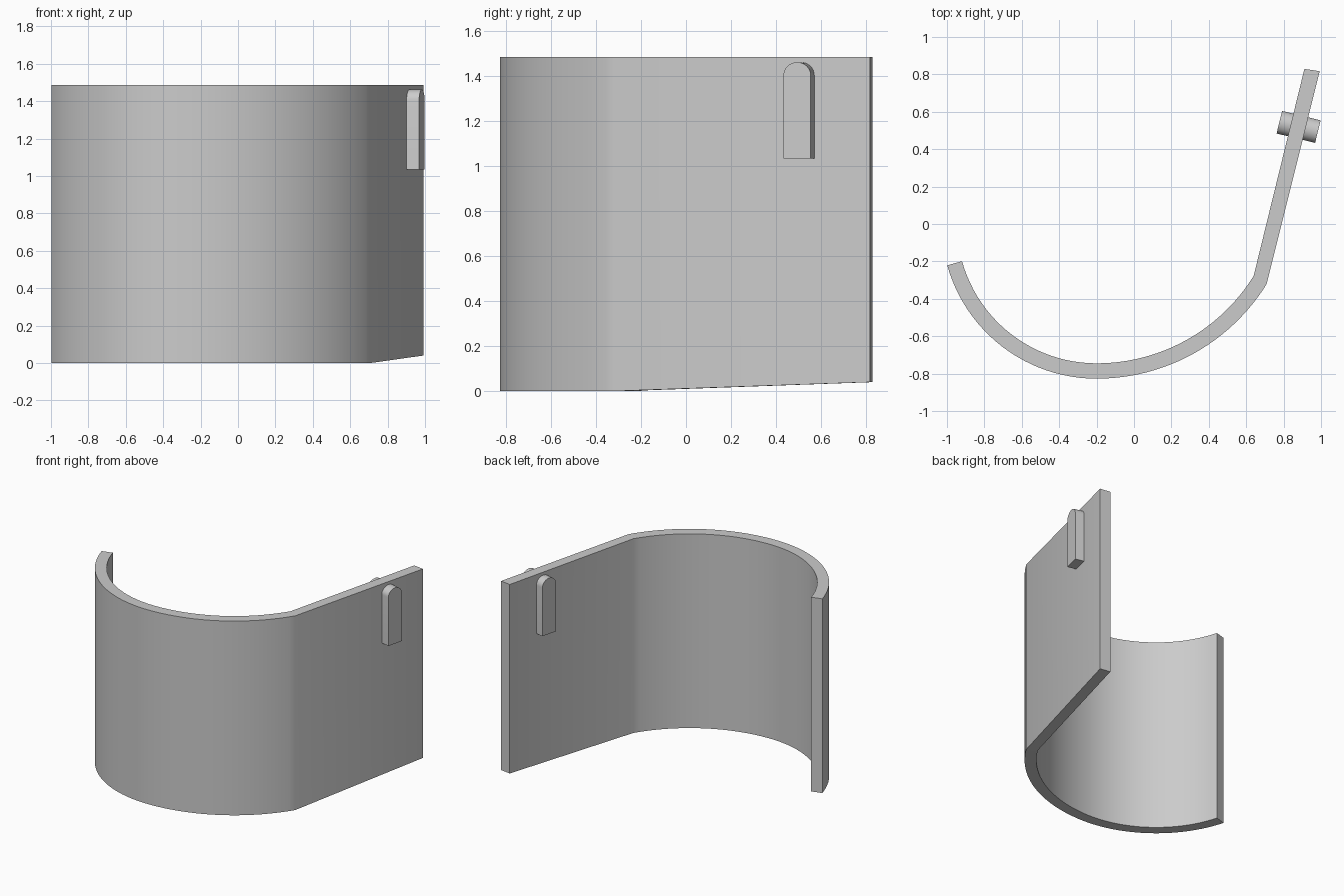
import bpy
import bmesh
from math import sin, cos, pi, radians
from mathutils import Vector

if "Cube" in bpy.data.objects:
    bpy.data.objects.remove(bpy.data.objects["Cube"])

HEIGHT = 1.485
THICK = 0.082


def make_object(name, sections):
    """Skin a solid through equal-length cross-sections and cap both ends."""
    bm = bmesh.new()
    rings = [[bm.verts.new(p) for p in s] for s in sections]
    n = len(rings[0])
    for a, b in zip(rings, rings[1:]):
        for i in range(n):
            j = (i + 1) % n
            bm.faces.new((a[i], a[j], b[j], b[i]))
    bm.faces.new(rings[0])
    bm.faces.new(rings[-1])
    bmesh.ops.recalc_face_normals(bm, faces=bm.faces)
    mesh = bpy.data.meshes.new(name)
    bm.to_mesh(mesh)
    bm.free()
    obj = bpy.data.objects.new(name, mesh)
    bpy.context.collection.objects.link(obj)
    bpy.ops.object.select_all(action='DESELECT')
    bpy.context.view_layer.objects.active = obj
    obj.select_set(True)
    bpy.ops.object.shade_smooth_by_angle(angle=radians(30))
    return obj


def section(outer, inner, bottom):
    return [(*outer, bottom), (*inner, bottom), (*inner, HEIGHT), (*outer, HEIGHT)]


def arc(cy, radius, start, end, steps):
    """Wall sections on an arc about (-0.2, cy); angle 0 points to the front."""
    out = []
    for i in range(steps + 1):
        a = radians(start + (end - start) * i / steps)
        o, n = [(-0.2 + r * sin(a), cy - r * cos(a)) for r in (radius, radius - THICK)]
        out.append(section(o, n, 0))
    return out


# Curved wall: tighter arc at the left, wider arc at the right, then the
# straight panel whose lower edge rises towards its end
wall = arc(0.002, 0.829, -74.4, 0, 24)
wall += arc(0.243, 1.07, 0, 58.2, 24)[1:]
wall.append(section((0.993, 0.817), (0.911, 0.829), 0.04))
make_object("curved_wall", wall)

# Round-topped peg passing through the straight panel
normal = Vector((0.972, -0.237, 0)).normalized()
along = Vector((-normal.y, normal.x, 0))
centre = Vector((0.880, 0.519, 0))
r = 0.062
outline = [(-r, 1.035), (r, 1.035)]
outline += [(r * cos(pi * i / 16), 1.405 + 0.057 * sin(pi * i / 16)) for i in range(17)]
make_object("panel_peg", [[centre + normal * d + along * u + Vector((0, 0, z))
                           for u, z in outline] for d in (-0.106, 0.106)])
